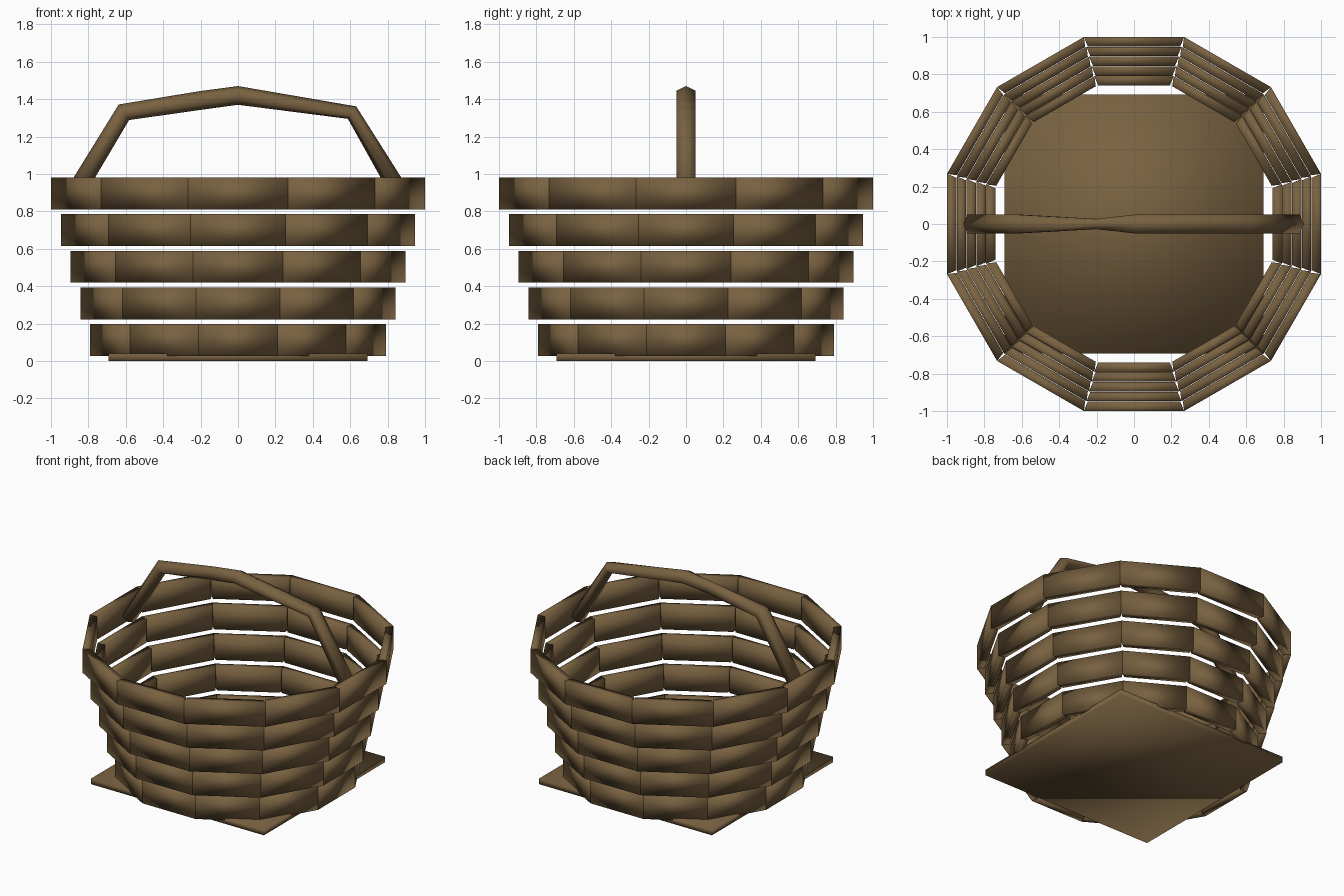
import bpy, bmesh, math
from mathutils import Vector

cube = bpy.data.objects.get("Cube")
if cube:
    bpy.data.objects.remove(cube, do_unlink=True)

# Single wicker colour
wicker = bpy.data.materials.new("wicker_brown")
wicker.use_nodes = True
COLOUR = (0.19, 0.12, 0.052, 1)
wicker.diffuse_color = COLOUR
wicker.node_tree.nodes["Principled BSDF"].inputs["Base Color"].default_value = COLOUR


def finish(name, bm):
    bmesh.ops.recalc_face_normals(bm, faces=bm.faces)
    mesh = bpy.data.meshes.new(name)
    bm.to_mesh(mesh)
    bm.free()
    mesh.materials.append(wicker)
    mesh.shade_smooth()
    obj = bpy.data.objects.new(name, mesh)
    bpy.context.collection.objects.link(obj)
    return obj


def loft(bm, sections):
    """Skin a list of closed sections and cap both ends."""
    rings = [[bm.verts.new(p) for p in s] for s in sections]
    n = len(rings[0])
    for a, b in zip(rings, rings[1:]):
        for i in range(n):
            j = (i + 1) % n
            bm.faces.new((a[i], a[j], b[j], b[i]))
    bm.faces.new(rings[0])
    bm.faces.new(rings[-1])


# Five stacked bands, each of twelve planks with angled ends
SIDES, THICK, HEIGHT = 12, 0.05, 0.17
NAMES = ("bottom", "lower", "middle", "upper", "rim")
for level, label in enumerate(NAMES):
    outer = 0.79 + 0.0525 * level
    inner = outer - THICK
    low = 0.027 + 0.196 * level
    half_out = outer * math.tan(math.pi / SIDES)
    half_in = inner * math.tan(math.pi / SIDES) - 0.007
    bm = bmesh.new()
    for k in range(SIDES):
        angle = 2 * math.pi * k / SIDES
        out = Vector((math.cos(angle), math.sin(angle), 0))
        along = Vector((-out.y, out.x, 0))
        sections = []
        for side in (-1, 1):
            sections.append([out * r + along * side * h + Vector((0, 0, z))
                             for r, h, z in ((outer, half_out, low),
                                             (outer, half_out, low + HEIGHT),
                                             (inner, half_in, low + HEIGHT),
                                             (inner, half_in, low))])
        loft(bm, sections)
    finish(label + "_band", bm)

# Square base board
bm = bmesh.new()
bmesh.ops.create_cube(bm, size=1)
bmesh.ops.scale(bm, vec=(1.385, 1.385, 0.04), verts=bm.verts)
bmesh.ops.translate(bm, vec=(0, 0, 0.02), verts=bm.verts)
finish("base_board", bm)

# Bent branch handle: x, z, thickness upwards, thickness sideways
PATH = [(-0.87, 0.9, 1, 1), (-0.61, 1.33, 1, 1), (-0.2, 1.393, 1, 0.55),
        (0, 1.42, 1, 1), (0.61, 1.328, 0.8, 1), (0.865, 0.9, 1, 1)]
RADIUS = 0.05
sections = []
for i, (x, z, up, wide) in enumerate(PATH):
    point = Vector((x, 0, z))
    dirs = []
    for a, b in ((i - 1, i), (i, i + 1)):
        if a >= 0 and b < len(PATH):
            dirs.append(Vector((PATH[b][0] - PATH[a][0], 0, PATH[b][1] - PATH[a][1])).normalized())
    tangent = sum(dirs, Vector()).normalized()
    normal = Vector((-tangent.z, 0, tangent.x))
    section = []
    for k in range(6):
        t = math.tau * k / 6
        section.append(point + normal * math.cos(t) * RADIUS * up
                       + Vector((0, math.sin(t) * RADIUS * 1.15 * wide, 0)))
    sections.append(section)
bm = bmesh.new()
loft(bm, sections)
finish("handle", bm)
